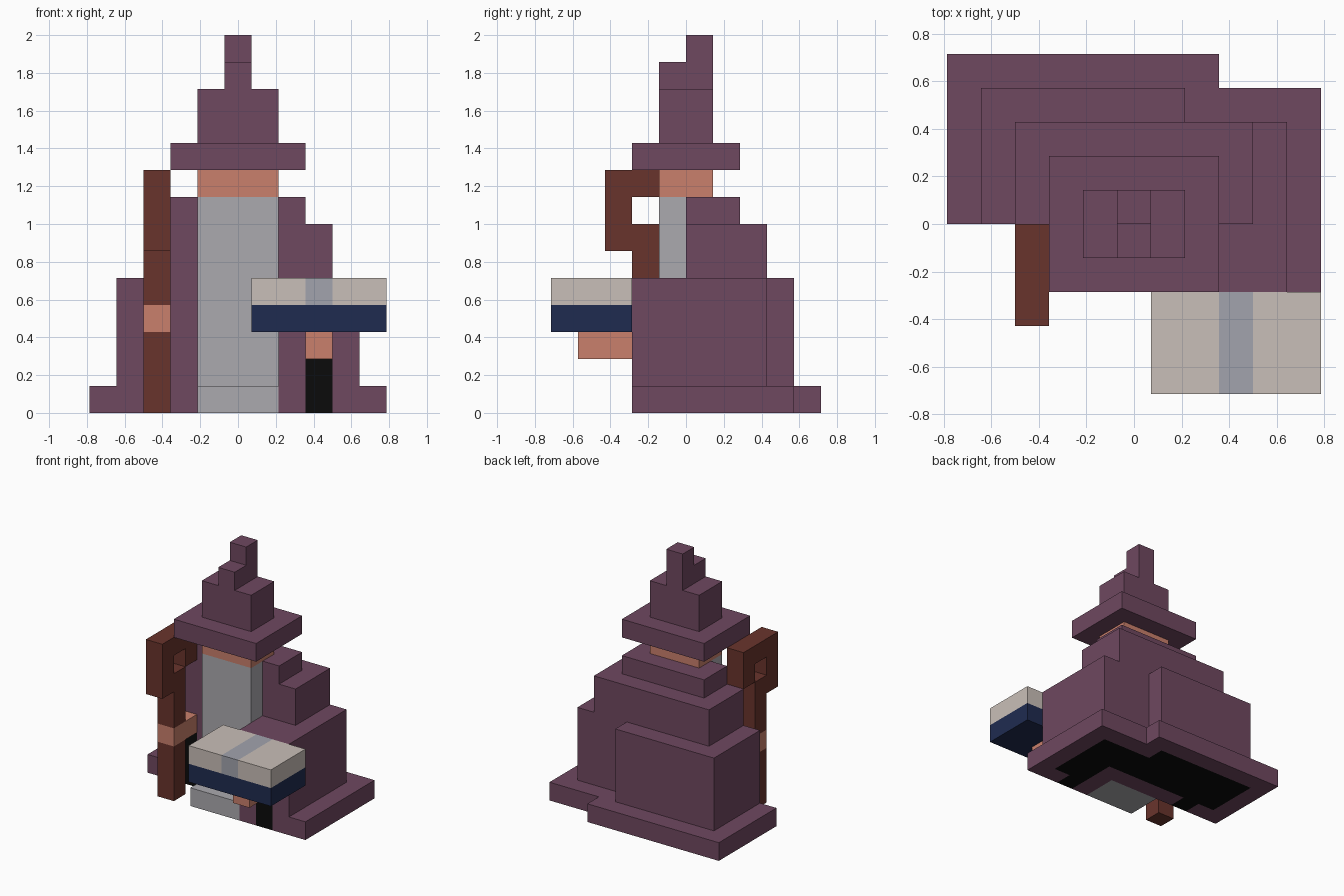
import bpy, bmesh
from mathutils import Vector

if "Cube" in bpy.data.objects:
    bpy.data.objects.remove(bpy.data.objects["Cube"])

U = 2 / 14          # block size: the figure is 14 blocks tall
grid = {}           # block position -> part name
parts = {}          # part name -> colour name


def srgb(h):
    c = [int(h[i:i + 2], 16) / 255 for i in (0, 2, 4)]
    return [v / 12.92 if v <= 0.04045 else ((v + 0.055) / 1.055) ** 2.4 for v in c] + [1]


COLOURS = {"plum": "6F4860", "skin": "CA806C", "silver_grey": "ABAAAF",
           "wood_brown": "69342C", "parchment": "C9BFB8", "navy": "1F2B50",
           "blue_grey": "A2A4AE", "black": "0B0B0B"}
mats = {}
for name, code in COLOURS.items():
    mats[name] = bpy.data.materials.new(name)
    mats[name].diffuse_color = srgb(code)


def fill(name, colour, x, half, ys, zs):
    """Box of blocks centred on column x, reaching half blocks to each side."""
    parts[name] = colour
    for i in range(x - half, x + half + 1):
        for j in range(*ys):
            for k in range(*zs):
                grid[i, j, k] = name


# Robe: a hem one block wider than the skirt, each with a main body and a right arm side
for name, grow, zs in (("robe_hem", 1, (0, 1)), ("robe_skirt", 0, (1, 5))):
    for i in range(-4 - grow, 5 + grow):
        if i < 2 + grow:
            fill(name, "plum", i, 0, (0, 4 + grow), zs)
        if i > 1:
            fill(name, "plum", i, 0, (-2, 3 + (grow or i < 2)), zs)

# Dark lining: all hem blocks that are fully surrounded
hem = {c for c in grid if c[2] == 0}
ring = (-1, 0, 1)
parts["robe_lining"] = "black"
for i, j, k in hem:
    if all((i + a, j + b, 0) in hem for a in ring for b in ring):
        grid[i, j, k] = "robe_lining"

# Upper robe
fill("robe_chest", "plum", 0, 3, (0, 3), (5, 7))
fill("robe_shoulders", "plum", 0, 2, (0, 2), (7, 8))

# Sleeve openings and hands
fill("right_sleeve_opening", "black", 3, 0, (-2, -1), (0, 2))
fill("left_sleeve_opening", "black", -3, 0, (0, 1), (0, 3))
fill("right_hand", "skin", 3, 0, (-4, -2), (2, 3))

# Beard, head and stepped hat
fill("beard", "silver_grey", 0, 1, (-1, 0), (0, 8))
fill("beard", "silver_grey", 0, 1, (-2, 0), (0, 1))
fill("head", "skin", 0, 1, (-1, 1), (8, 9))
fill("hat_brim", "plum", 0, 2, (-2, 2), (9, 10))
fill("hat_cone", "plum", 0, 1, (-1, 1), (10, 12))
fill("hat_tip", "plum", 0, 0, (-1, 1), (12, 13))
fill("hat_tip", "plum", 0, 0, (0, 1), (13, 14))

# Staff: a crook with a hole and an open end, on a shaft held by the left hand
fill("staff", "wood_brown", -3, 0, (-3, 0), (6, 9))
del grid[-3, -2, 7], grid[-3, -1, 6]
fill("staff", "wood_brown", -3, 0, (-2, -1), (0, 7))
fill("left_hand", "skin", -3, 0, (-2, 0), (3, 4))

# Open book with a ribbon
fill("book_cover", "navy", 3, 2, (-5, -2), (3, 4))
fill("book_pages", "parchment", 3, 2, (-5, -2), (4, 5))
fill("book_ribbon", "blue_grey", 3, 0, (-5, -2), (4, 5))


def build_part(name, colour):
    """Skin the outer faces of one part and merge its flat areas."""
    bm = bmesh.new()
    for cell in [c for c, owner in grid.items() if owner == name]:
        centre = Vector(cell) + Vector((0, 0.5, 0.5))
        for axis in range(3):
            for sign in (-1, 1):
                n, a, b = Vector(), Vector(), Vector()
                n[axis] = sign * 0.5
                a[(axis + 1) % 3] = 0.5
                b[(axis + 2) % 3] = 0.5 * sign
                beside = list(cell)
                beside[axis] += sign
                if tuple(beside) not in grid:
                    bm.faces.new([bm.verts.new((centre + n + p) * U)
                                  for p in (-a - b, a - b, a + b, b - a)])
    bmesh.ops.remove_doubles(bm, verts=bm.verts, dist=1e-4)
    bmesh.ops.dissolve_limit(bm, angle_limit=0.01, verts=bm.verts, edges=bm.edges)
    mesh = bpy.data.meshes.new(name)
    bm.to_mesh(mesh)
    bm.free()
    mesh.materials.append(mats[colour])
    bpy.context.collection.objects.link(bpy.data.objects.new(name, mesh))


for name, colour in parts.items():
    build_part(name, colour)

for m in bpy.data.materials:
    if m.users and not m.is_grease_pencil:
        m.use_nodes = True
        m.node_tree.nodes["Principled BSDF"].inputs["Base Color"].default_value = m.diffuse_color
